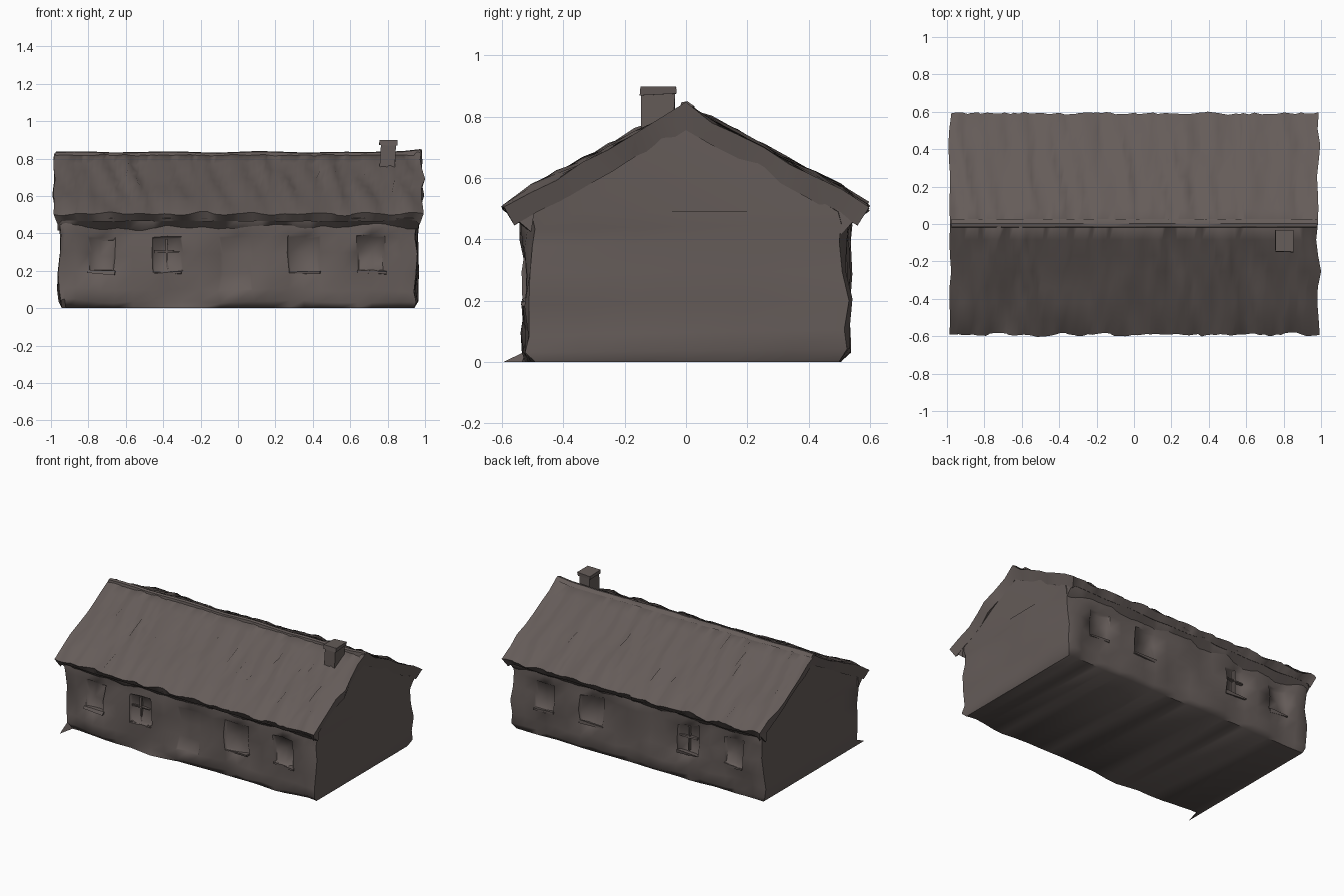
import bpy, bmesh, math, random
from mathutils import Vector, noise

if "Cube" in bpy.data.objects:
    bpy.data.objects.remove(bpy.data.objects["Cube"])

random.seed(7)
mat = bpy.data.materials.new("weathered grey brown")
mat.diffuse_color = (0.13, 0.107, 0.10, 1)
mat.use_nodes = True
mat.node_tree.nodes["Principled BSDF"].inputs["Base Color"].default_value = mat.diffuse_color


def wob(x, y, z, amp, f=5.0):
    return amp * noise.noise(Vector((x * f, y * f, z * f)))


def finish(bm, name, angle=45):
    bmesh.ops.recalc_face_normals(bm, faces=bm.faces[:])
    me = bpy.data.meshes.new(name)
    bm.to_mesh(me)
    bm.free()
    ob = bpy.data.objects.new(name, me)
    me.materials.append(mat)
    bpy.context.collection.objects.link(ob)
    bpy.ops.object.select_all(action='DESELECT')
    bpy.context.view_layer.objects.active = ob
    ob.select_set(True)
    bpy.ops.object.shade_smooth_by_angle(angle=math.radians(angle))
    return ob


def loft(bm, rings):
    """Join closed rings of equal length into a tube."""
    n = len(rings[0])
    for a, b in zip(rings, rings[1:]):
        for k in range(n):
            bm.faces.new((a[k], a[(k + 1) % n], b[(k + 1) % n], b[k]))


def box(name, lo, hi, rough=0.004):
    bm = bmesh.new()
    bmesh.ops.create_cube(bm, size=1)
    for v in bm.verts:
        for i in range(3):
            v.co[i] = (lo[i] + hi[i]) / 2 + v.co[i] * (hi[i] - lo[i])
            v.co[i] += random.uniform(-rough, rough)
    return finish(bm, name, 50)


# --- walls: lofted gabled section with inset windows and a door ---
windows = [(-0.80, -0.66), (-0.46, -0.30), (0.27, 0.44), (0.64, 0.79)]
door = (-0.10, 0.08)
xs = sorted({-0.957, -0.92, -0.87, 0.87, 0.92, 0.957, -0.56, -0.2, 0.17, 0.54,
             *door, *[e for w in windows for e in w],
             *[round(sum(w) / 2, 3) for w in windows], -0.01})
zs = [0, 0.035, 0.10, 0.19, 0.29, 0.385, 0.44, 0.49]
half = len(zs)

bm = bmesh.new()
rings = []
for i, x in enumerate(xs):
    end = i in (0, len(xs) - 1)
    front, back = [], []
    for j, z in enumerate(zs):
        for s, row in ((-1, front), (1, back)):
            y = 0.522 + wob(x, s, z, 0.032, 6) + random.uniform(-0.006, 0.006)
            px = x + (0 if end else random.uniform(-0.008, 0.008))
            if j == 0:
                y = 0.50 + wob(x, s, 9, 0.04, 4)
                if s < 0:                        # belly in the front footing
                    y += 0.035 * math.exp(-((x + 0.28) / 0.2) ** 2)
                px = x * (0.985 if end else 1)
            elif end:
                px = x + wob(x, s, z, 0.03, 5)
                y -= 0.008
            if i == 0 and s < 0 and j == 0:      # splayed front corner
                y = 0.595
            pz = z + (wob(x, s, z, 0.025) if 0 < j < half - 1 else 0)
            row.append(bm.verts.new((px, s * y, pz)))
    ridge = bm.verts.new((x, 0, 0.79))
    rings.append(front + [ridge] + back[::-1])
loft(bm, rings)
n = 2 * half + 1
gable = []
for r in (rings[0], rings[-1]):                  # gable ends
    for k in range(half - 1):
        gable.append(bm.faces.new((r[k], r[k + 1], r[n - 2 - k], r[n - 1 - k])))
    gable.append(bm.faces.new((r[half - 1], r[half], r[half + 1])))
bmesh.ops.recalc_face_normals(bm, faces=bm.faces[:])


def recess(x0, x1, z0, z1, side, thick, depth):
    got = []
    for f in bm.faces:
        c = f.calc_center_median()
        if x0 < c.x < x1 and z0 < c.z < z1 and c.y * side > 0.4 and abs(f.normal.y) > 0.6:
            got.append(f)
    bmesh.ops.inset_region(bm, faces=got, thickness=thick, depth=depth)


for a, b in windows:
    for s in (-1, 1):
        recess(a, b, 0.18, 0.39, s, 0.014, -0.018)
recess(*door, 0.09, 0.39, -1, 0.012, -0.008)
# soft bulges across the gables
cross = {e for f in gable for e in f.edges if abs(e.verts[0].co.y - e.verts[1].co.y) > 0.8}
new = bmesh.ops.subdivide_edges(bm, edges=list(cross), cuts=5, use_grid_fill=True)
for v in {g for g in new["geom_inner"] if isinstance(g, bmesh.types.BMVert)}:
    if v.co.z > 0.02:
        v.co.x += wob(v.co.x, v.co.y, v.co.z, 0.014, 4)
finish(bm, "walls", 60)

# --- window bars and sills ---
for a, b in windows:
    for s in (-1, 1):
        m = (a + b) / 2
        lo, hi = sorted((s * 0.495, s * 0.518))
        if -0.5 < m < 0:
            box("window_upright", (m - 0.006, lo, 0.21), (m + 0.006, hi, 0.37), 0.003)
            box("window_crossbar", (a + 0.015, lo, 0.295), (b - 0.015, hi, 0.307), 0.003)
        lo, hi = sorted((s * 0.495, s * 0.532))
        box("window_sill", (a, lo, 0.183), (b, hi, 0.198), 0.007)

# --- roof: rough slab with streaks running down the slope ---
bm = bmesh.new()
rings = []
cols, rows = 80, 7
for i in range(cols + 1):
    x = -0.985 + 1.97 * i / cols
    end = i in (0, cols)
    top, under = [], []
    for k in range(-rows, rows + 1):
        t = k / rows
        s = 1 if k > 0 else -1
        y = 0.592 * t
        z = 0.828 - 0.315 * abs(t)
        px = x + (wob(x, y, 3, 0.026, 6) if end else random.uniform(-0.009, 0.009))
        if abs(k) == rows:                       # ragged eaves
            y += s * (wob(x, s, 2, 0.018, 9) + random.uniform(-0.005, 0.005))
            z += wob(x, s, 5, 0.025, 8) - 0.008
        elif k:
            z += 0.03 * noise.noise(Vector((x * 15 + y * 4, y * 3, s * 4)))
            z += random.uniform(-0.006, 0.006)
        elif x > 0.95:                           # lifted ridge tip
            z += 0.02
        top.append(bm.verts.new((px, y, z)))
        uz = 0.775 - 0.31 * abs(t) - (0.02 if end else 0)
        ux = px * (0.978 if end else 0.98)
        under.append(bm.verts.new((ux, 0.56 * t, uz + wob(x, t, 1, 0.012))))
    rings.append(top + under[::-1])
loft(bm, rings)
m = 2 * rows + 1
for r in (rings[0], rings[-1]):
    for k in range(m - 1):
        bm.faces.new((r[k], r[k + 1], r[2 * m - 2 - k], r[2 * m - 1 - k]))
finish(bm, "roof", 60)

# --- eave soffits closing the gap to the walls ---
for s in (-1, 1):
    bm = bmesh.new()
    rings = []
    for i in range(31):
        x = -0.965 + 1.93 * i / 30
        d = wob(x, s, 7, 0.02, 7)
        sec = [(0.505, 0.42 + d), (0.566 + d, 0.478 + d / 2), (0.55, 0.51), (0.49, 0.52)]
        rings.append([bm.verts.new((x, s * y, z)) for y, z in sec])
    loft(bm, rings)
    bm.faces.new(rings[0])
    bm.faces.new(rings[-1])
    finish(bm, "eave_soffit", 60)

# --- ridge cap ---
bm = bmesh.new()
rings = []
for i in range(21):
    x = -0.975 + 1.95 * i / 20
    d = wob(x, 0, 0, 0.008, 4)
    sec = [(-0.020, 0.808), (-0.016, 0.832 + d), (0.004, 0.836 + d), (0.028, 0.82)]
    lift = 0.014 if i == 20 else 0
    rings.append([bm.verts.new((x, y, z + lift)) for y, z in sec])
loft(bm, rings)
bm.faces.new(rings[0])
bm.faces.new(rings[-1])
finish(bm, "ridge_cap", 40)

# --- chimney stack with a slightly wider cap ---
box("chimney_stack", (0.76, -0.142, 0.70), (0.842, -0.042, 0.875), 0.007)
box("chimney_cap", (0.753, -0.15, 0.872), (0.85, -0.034, 0.896), 0.004)
